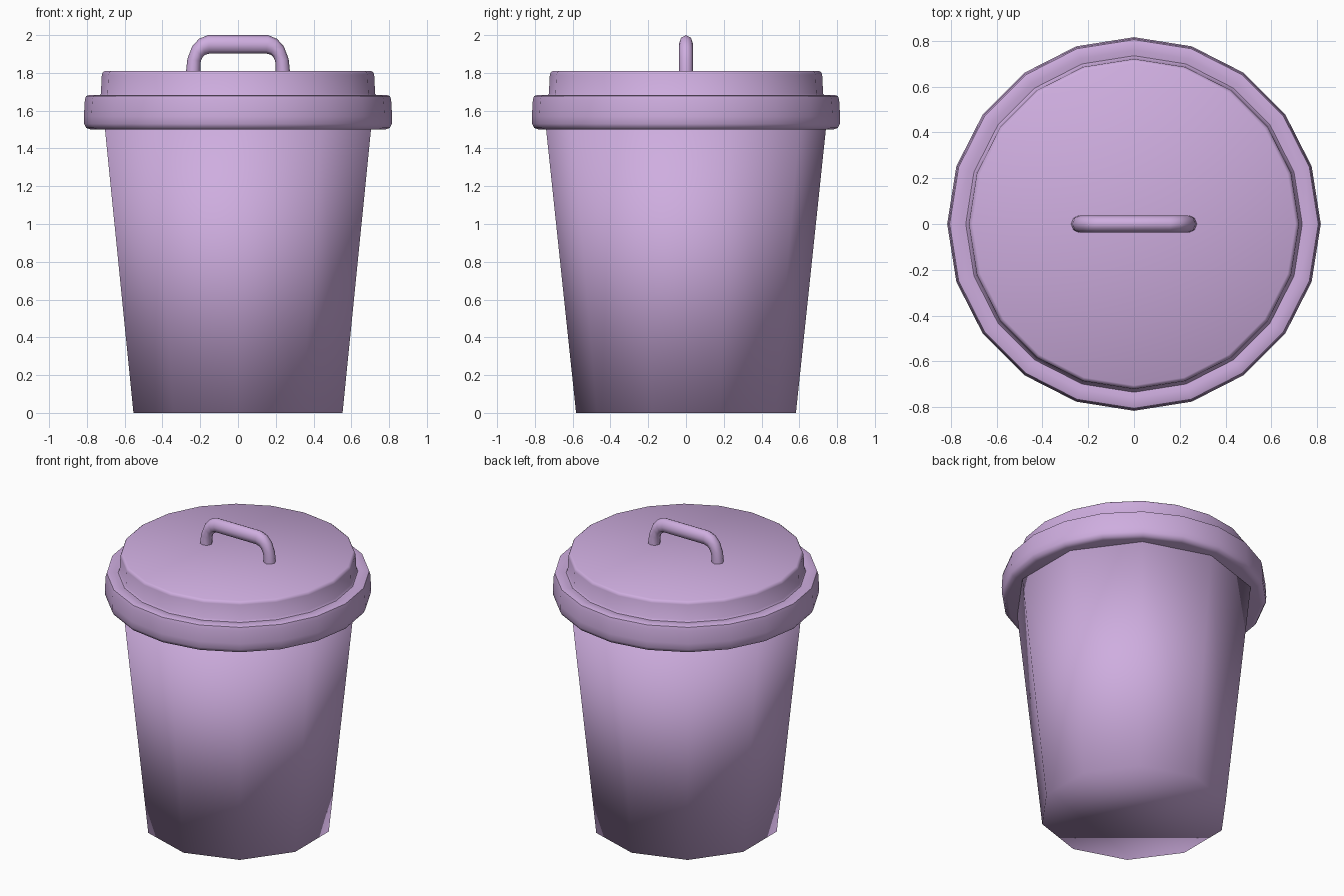
import bpy, bmesh, math

if "Cube" in bpy.data.objects:
    bpy.data.objects.remove(bpy.data.objects["Cube"])

lilac = bpy.data.materials.new("lilac plastic")
lilac.diffuse_color = (0.62, 0.42, 0.74, 1.0)
lilac.use_nodes = True
lilac.node_tree.nodes["Principled BSDF"].inputs["Base Color"].default_value = lilac.diffuse_color


def loft(name, rings, angle=None):
    """Skin a list of closed rings and cap both ends."""
    bm = bmesh.new()
    loops = [[bm.verts.new(p) for p in ring] for ring in rings]
    n = len(loops[0])
    for a, b in zip(loops, loops[1:]):
        for i in range(n):
            j = (i + 1) % n
            bm.faces.new((a[i], a[j], b[j], b[i]))
    bm.faces.new(loops[0][::-1])
    bm.faces.new(loops[-1])
    bmesh.ops.recalc_face_normals(bm, faces=bm.faces)
    me = bpy.data.meshes.new(name)
    bm.to_mesh(me)
    bm.free()
    me.materials.append(lilac)
    ob = bpy.data.objects.new(name, me)
    bpy.context.collection.objects.link(ob)
    for o in bpy.context.selected_objects:
        o.select_set(False)
    ob.select_set(True)
    bpy.context.view_layer.objects.active = ob
    if angle is None:
        bpy.ops.object.shade_smooth()
    else:
        bpy.ops.object.shade_smooth_by_angle(angle=math.radians(angle))
    return ob


def circle(r, z, n):
    """Ring with a corner on the y axis."""
    return [(r * math.sin(2 * math.pi * i / n), r * math.cos(2 * math.pi * i / n), z)
            for i in range(n)]


# tapered ten-sided bin body
loft("bin_body", [circle(0.582, 0.0, 10), circle(0.742, 1.515, 10)])

# stepped lid with rounded rim
lid_profile = [(0.78, 1.50), (0.803, 1.508), (0.815, 1.53), (0.816, 1.57),
               (0.811, 1.655), (0.805, 1.677), (0.79, 1.682), (0.76, 1.682),
               (0.735, 1.678), (0.726, 1.69), (0.721, 1.79), (0.716, 1.803), (0.705, 1.81)]
loft("lid", [circle(r, z, 20) for r, z in lid_profile], 50)

# handle: outer and inner outline of one half, mirrored in x
half = [((-0.276, 1.80), (-0.200, 1.80)), ((-0.268, 1.875), (-0.197, 1.862)),
        ((-0.243, 1.940), (-0.187, 1.884)), ((-0.207, 1.980), (-0.172, 1.897)),
        ((-0.160, 2.00), (-0.150, 1.902))]
flip = lambda p: (-p[0], p[1])
path = half + [(flip(o), flip(i)) for o, i in reversed(half)]
rings = []
for o, i in path:
    ring = []
    for k in range(8):
        a = 2 * math.pi * k / 8
        t = (1 + math.cos(a)) / 2
        ring.append((i[0] + (o[0] - i[0]) * t, 0.038 * math.sin(a), i[1] + (o[1] - i[1]) * t))
    rings.append(ring)
loft("lid_handle", rings, 60)
